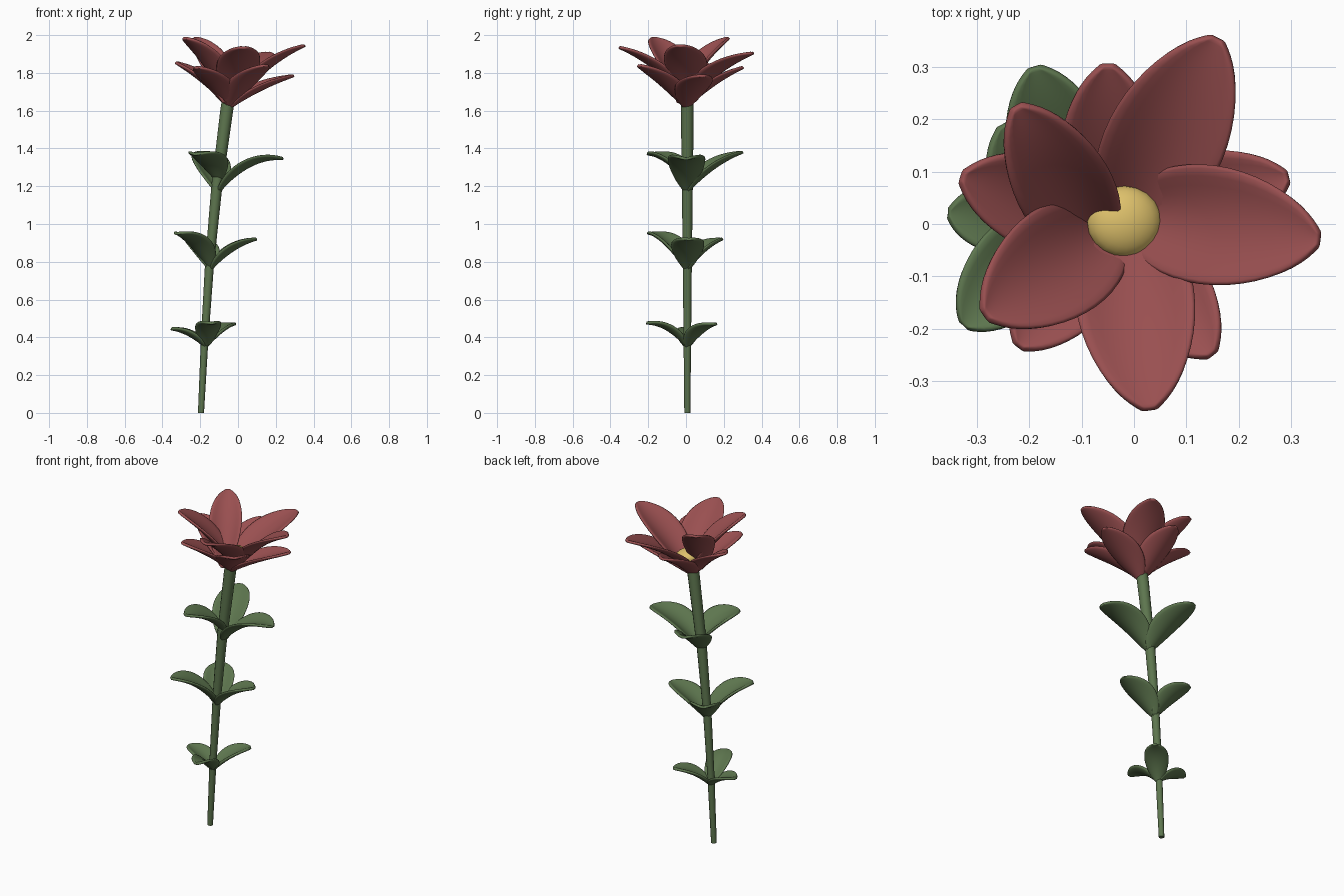
import bpy, bmesh, math
from mathutils import Vector

if "Cube" in bpy.data.objects:
    bpy.data.objects.remove(bpy.data.objects["Cube"])


def mat(name, rgb):
    m = bpy.data.materials.new(name)
    m.diffuse_color = (*rgb, 1)
    m.use_nodes = True
    m.node_tree.nodes["Principled BSDF"].inputs["Base Color"].default_value = m.diffuse_color
    return m


RED = mat("petal red", (0.32, 0.079, 0.081))
GREEN = mat("leaf green", (0.11, 0.18, 0.077))
YELLOW = mat("pollen yellow", (0.74, 0.54, 0.15))


def select(ob):
    bpy.ops.object.select_all(action='DESELECT')
    ob.select_set(True)
    bpy.context.view_layer.objects.active = ob


def blade(name, base, tip, width, cup, bend, material, peak=1.0, nt=12, ns=6):
    """Cupped petal or leaf swept along a bent centreline from base to tip."""
    p0, p2 = Vector(base), Vector(tip)
    d = p2 - p0
    p1 = p0 + Vector((d.x * bend[0], d.y * bend[0], d.z * bend[1]))
    side = Vector((-d.y, d.x, 0)).normalized()
    bm = bmesh.new()
    rows = []
    for i in range(nt + 1):
        # cosine spacing rounds the ends
        t = 0.5 - 0.5 * math.cos(math.pi * i / nt)
        p = p0 * (1 - t) ** 2 + p1 * 2 * t * (1 - t) + p2 * t * t
        tan = ((p1 - p0) * (1 - t) + (p2 - p1) * t).normalized()
        normal = tan.cross(side)
        w = width / 2 * max(0.1, max(0, math.sin(math.pi * t ** peak)) ** 0.55)
        row = []
        for j in range(ns + 1):
            s = 2 * j / ns - 1
            lift = cup * s * s * (w * 2 / width) * (1 - 0.65 * t)
            row.append(bm.verts.new(p + side * w * s + normal * lift))
        rows.append(row)
    for a, b in zip(rows, rows[1:]):
        for j in range(ns):
            bm.faces.new((a[j], b[j], b[j + 1], a[j + 1]))
    bmesh.ops.recalc_face_normals(bm, faces=bm.faces)
    me = bpy.data.meshes.new(name)
    bm.to_mesh(me)
    bm.free()
    ob = bpy.data.objects.new(name, me)
    bpy.context.collection.objects.link(ob)
    me.materials.append(material)
    so = ob.modifiers.new("thickness", 'SOLIDIFY')
    so.thickness, so.offset = 0.016, 0
    sub = ob.modifiers.new("smooth", 'SUBSURF')
    sub.levels = sub.render_levels = 1
    select(ob)
    bpy.ops.object.shade_smooth()
    return ob


# Stem: leaning, thickening upwards
cu = bpy.data.curves.new("stem", 'CURVE')
cu.dimensions = '3D'
cu.bevel_depth, cu.bevel_resolution, cu.use_fill_caps = 1.0, 4, True
path = [(-0.196, 0, 0.016), (-0.176, 0.4, 0.02), (-0.15, 0.8, 0.024),
        (-0.112, 1.2, 0.029), (-0.06, 1.6, 0.034), (-0.052, 1.65, 0.034)]
sp = cu.splines.new('POLY')
sp.points.add(len(path) - 1)
for pt, (x, z, r) in zip(sp.points, path):
    pt.co, pt.radius = (x, 0.007, z, 1), r
stem = bpy.data.objects.new("stem", cu)
bpy.context.collection.objects.link(stem)
cu.materials.append(GREEN)
select(stem)
bpy.ops.object.convert(target='MESH')
bpy.ops.object.shade_smooth_by_angle(angle=math.radians(50))

# Leaves: three whorls of three (base point, width, cup, then tip and arch of each)
whorls = [
    ((-0.172, 0.005, 0.35), 0.14, 0.04,
     [((-0.14, -0.21, 0.475), 1.0), ((-0.355, 0.02, 0.445), 0.85), ((-0.02, 0.155, 0.47), 0.9)]),
    ((-0.145, 0.005, 0.76), 0.18, 0.055,
     [((0.10, 0.015, 0.92), 0.8), ((-0.25, 0.19, 0.92), 0.8), ((-0.325, -0.195, 0.95), 0.95)]),
    ((-0.105, 0.005, 1.17), 0.205, 0.06,
     [((0.24, 0.0, 1.345), 1.1), ((-0.19, 0.30, 1.38), 0.75), ((-0.225, -0.2, 1.37), 0.95)]),
]
for k, (base, width, cup, leaves) in enumerate(whorls):
    for n, (tip, rise) in enumerate(leaves):
        b = Vector(base)
        if k == 2 and n == 2:
            b.z += 0.06
        blade(f"leaf_{k + 1}_{n + 1}", b, tip, width, cup, (0.5, rise), GREEN)

# Lower ring of petals
lower = [(0.295, 0.09, 1.785), (-0.05, 0.305, 1.83), (-0.33, 0.09, 1.855),
         (-0.22, -0.235, 1.83), (0.15, -0.25, 1.84)]
for n, tip in enumerate(lower):
    blade(f"outer_petal_{n + 1}", (-0.045, 0, 1.615), tip, 0.195, 0.055,
          (0.48, 0.64), RED)

# Upper ring of petals, roots slightly swirled round the centre (root, tip, width)
upper = [((-0.025, -0.01), (0.16, 0.355, 1.905), 0.235),
         ((-0.02, 0.02), (0.355, -0.03, 1.945), 0.235),
         ((-0.02, 0.02), (0.03, -0.355, 1.935), 0.235),
         ((-0.04, 0.0), (-0.285, -0.175, 1.985), 0.225),
         ((-0.07, -0.04), (-0.225, 0.225, 1.985), 0.19)]
for n, (root, tip, width) in enumerate(upper):
    blade(f"inner_petal_{n + 1}", (*root, 1.64), tip, width, 0.06,
          (0.48, 0.72), RED)

# Flower centre: flattened ball tilted with the stem
bpy.ops.mesh.primitive_uv_sphere_add(segments=20, ring_count=12, radius=1,
                                     location=(-0.018, 0.004, 1.725),
                                     rotation=(0, math.radians(8), 0))
centre = bpy.context.object
centre.name = "flower_centre"
centre.scale = (0.072, 0.069, 0.045)
centre.data.materials.append(YELLOW)
bpy.ops.object.shade_smooth()
